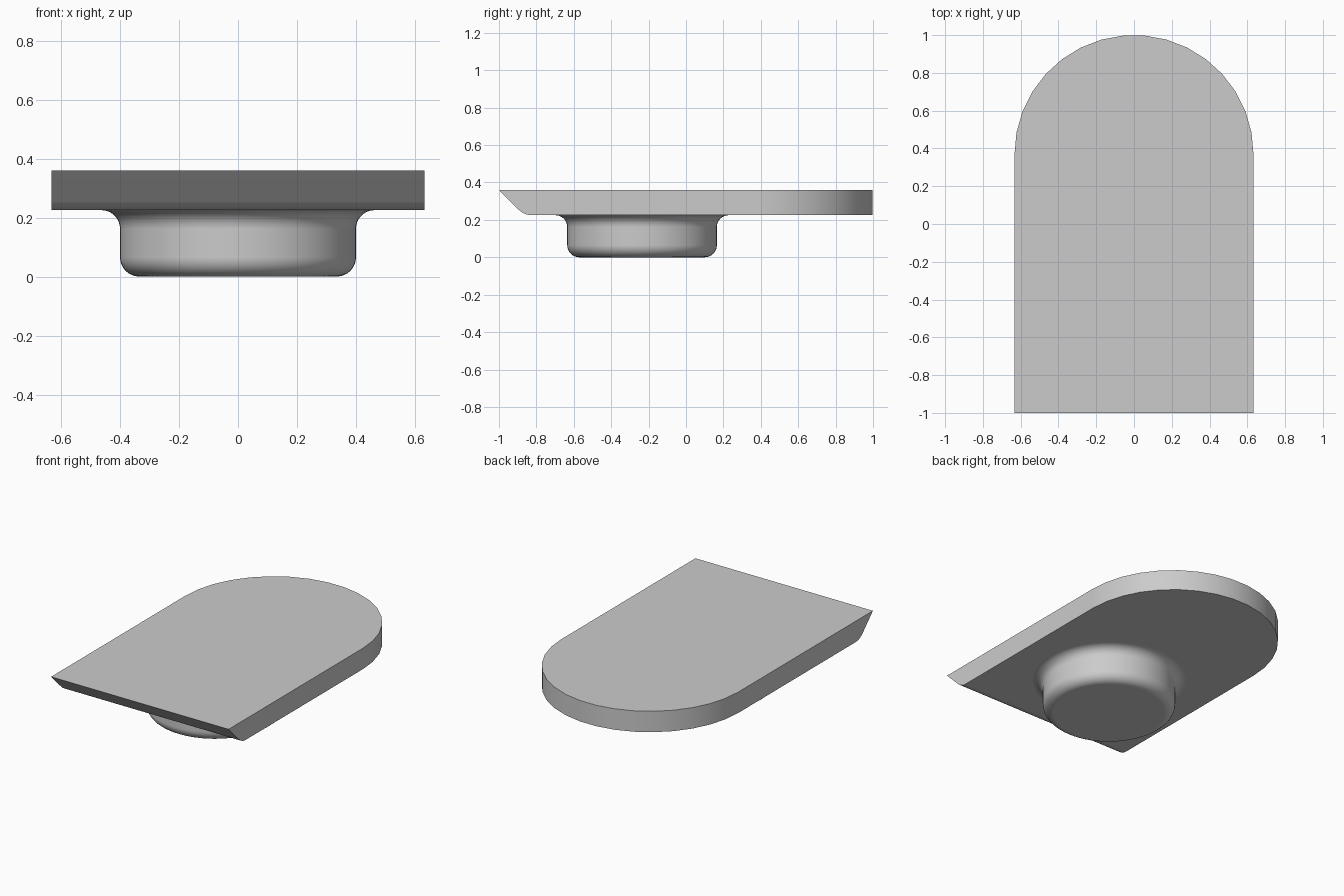
import bpy, bmesh
from math import sin, cos, pi, radians

if "Cube" in bpy.data.objects:
    bpy.data.objects.remove(bpy.data.objects["Cube"], do_unlink=True)

HALF_W, TOP, UNDER = 0.633, 0.36, 0.225

grey = bpy.data.materials.new("plain grey")
grey.use_nodes = True
grey.diffuse_color = (0.6, 0.6, 0.6, 1)
grey.node_tree.nodes["Principled BSDF"].inputs["Base Color"].default_value = grey.diffuse_color


def arc(cx, cy, r, start, end, steps):
    """Points along a circular arc, angles in degrees."""
    angles = [radians(start + (end - start) * i / steps) for i in range(steps + 1)]
    return [(cx + r * cos(a), cy + r * sin(a)) for a in angles]


def loft(name, rings):
    """Join equal rings of points, from bottom to top, into a capped solid."""
    bm = bmesh.new()
    loops = [[bm.verts.new(p) for p in ring] for ring in rings]
    n = len(loops[0])
    for low, high in zip(loops, loops[1:]):
        for i in range(n):
            j = (i + 1) % n
            bm.faces.new((low[i], low[j], high[j], high[i]))
    bm.faces.new(loops[0][::-1])
    bm.faces.new(loops[-1])
    bmesh.ops.recalc_face_normals(bm, faces=bm.faces)
    mesh = bpy.data.meshes.new(name)
    bm.to_mesh(mesh)
    bm.free()
    mesh.materials.append(grey)
    obj = bpy.data.objects.new(name, mesh)
    bpy.context.collection.objects.link(obj)
    bpy.ops.object.select_all(action="DESELECT")
    obj.select_set(True)
    bpy.context.view_layer.objects.active = obj
    bpy.ops.object.shade_smooth_by_angle(angle=radians(30))
    normals = obj.modifiers.new("flat caps", "WEIGHTED_NORMAL")
    normals.keep_sharp = True
    return obj


# Plate: round back, bevelled front whose lower edge is rounded
round_back = arc(0, 1 - HALF_W, HALF_W, 0, 180, 17)
front_edge = arc(-0.824, UNDER + 0.1, 0.1, 270, 225, 5) + [(-1, TOP)]
loft("plate", [[(x, y, z) for x, y in [(HALF_W, front)] + round_back + [(-HALF_W, front)]]
               for front, z in front_edge])

# Peg: turned profile with rounded foot and a fillet flaring into the plate
profile = (arc(0.335, 0.065, 0.065, 270, 360, 8)
           + arc(0.463, UNDER - 0.063, 0.063, 180, 90, 8) + [(0.463, UNDER + 0.02)])
SIDES = 64
peg = loft("peg", [[(r * cos(2 * pi * i / SIDES), r * sin(2 * pi * i / SIDES), z)
                    for i in range(SIDES)] for r, z in profile])
peg.location.y = -0.235
